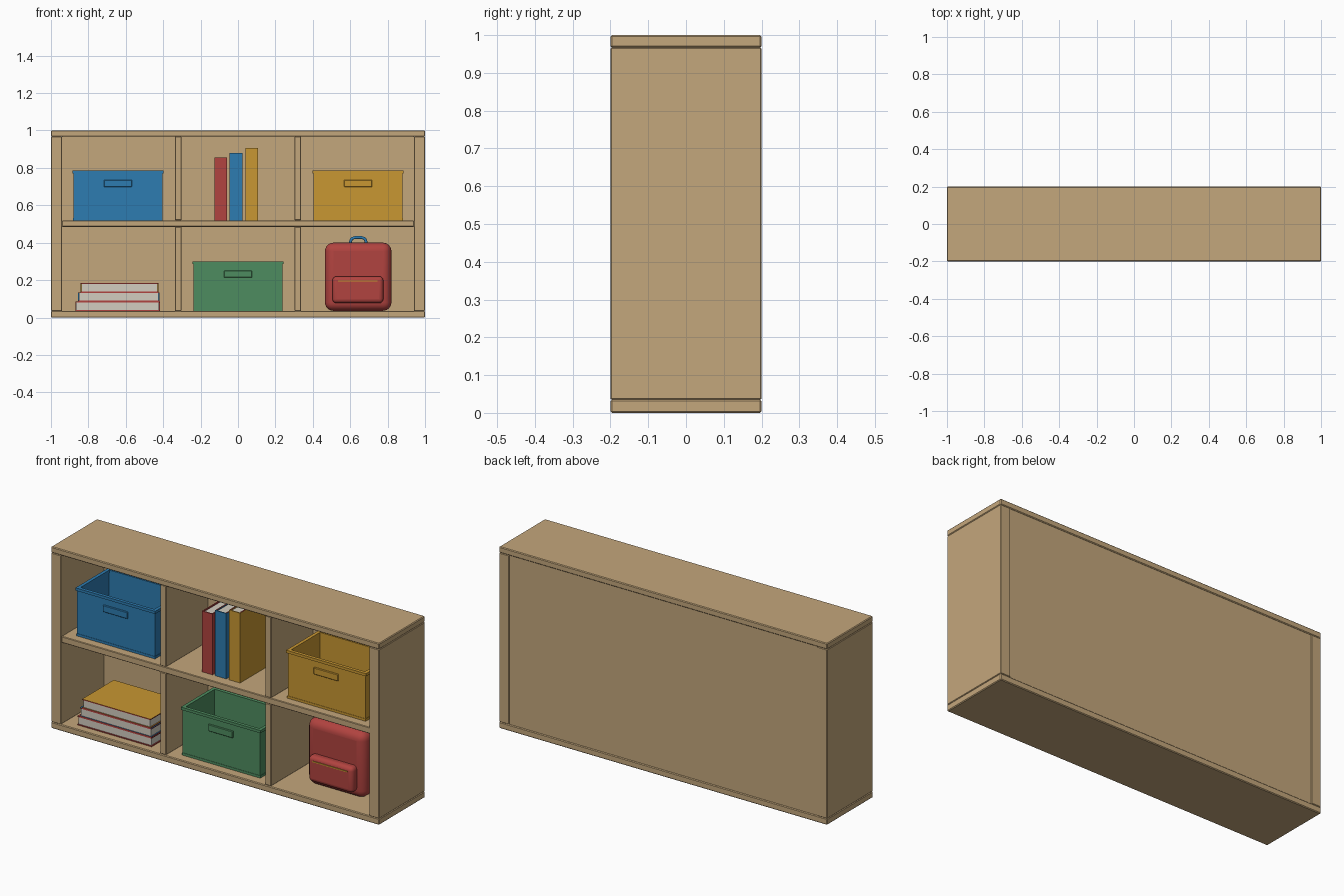
import bpy, bmesh, math
from mathutils import Vector

if "Cube" in bpy.data.objects:
    bpy.data.objects.remove(bpy.data.objects["Cube"], do_unlink=True)


def material(name, rgb):
    m = bpy.data.materials.new(name)
    m.use_nodes = True
    m.diffuse_color = (*rgb, 1)
    m.node_tree.nodes["Principled BSDF"].inputs["Base Color"].default_value = (*rgb, 1)
    return m


WOOD = material("wood", (0.55, 0.385, 0.2))
BLUE = material("blue", (0.026, 0.2, 0.44))
YELLOW = material("yellow", (0.58, 0.31, 0.032))
RED = material("red", (0.44, 0.056, 0.05))
GREEN = material("green", (0.076, 0.262, 0.115))
PAPER = material("paper", (0.65, 0.61, 0.53))


def finish(name, bm, mat, bevel=0, segments=1):
    bmesh.ops.recalc_face_normals(bm, faces=bm.faces)
    mesh = bpy.data.meshes.new(name)
    bm.to_mesh(mesh)
    bm.free()
    ob = bpy.data.objects.new(name, mesh)
    bpy.context.collection.objects.link(ob)
    mesh.materials.append(mat)
    if bevel:
        mod = ob.modifiers.new("Bevel", 'BEVEL')
        mod.width, mod.segments = bevel, segments
    return ob


def box_mesh(x, y, z):
    """Box from (low, high) ranges along each axis."""
    bm = bmesh.new()
    bmesh.ops.create_cube(bm, size=1)
    for v in bm.verts:
        v.co = Vector([(r[0] + r[1]) / 2 + c * (r[1] - r[0]) for r, c in zip((x, y, z), v.co)])
    return bm


def box(name, x, y, z, mat, bevel=0, segments=1):
    return finish(name, box_mesh(x, y, z), mat, bevel, segments)


def smooth(ob):
    bpy.ops.object.select_all(action='DESELECT')
    ob.select_set(True)
    bpy.context.view_layer.objects.active = ob
    bpy.ops.object.shade_smooth_by_angle(angle=math.radians(40))


# Cabinet carcass
FLOOR, SHELF, TOP = 0.035, 0.52, 0.967
DEPTH = (-0.2, 0.2)
box("bottom_panel", (-1, 1), DEPTH, (0, FLOOR), WOOD, 0.004)
box("top_panel", (-1, 1), DEPTH, (TOP, 1), WOOD, 0.004)
box("right_side_panel", (-1, -0.94), DEPTH, (FLOOR, TOP), WOOD, 0.003)
box("left_side_panel", (0.94, 1), DEPTH, (FLOOR, TOP), WOOD, 0.003)
box("back_panel", (-0.94, 0.94), (0.175, 0.195), (FLOOR, TOP), WOOD)
box("middle_shelf", (-0.94, 0.94), (-0.195, 0.175), (0.485, SHELF), WOOD, 0.003)
for side, cx in (("right", -0.32), ("left", 0.32)):
    for level, z in (("lower", (FLOOR, 0.485)), ("upper", (SHELF, TOP))):
        box(f"{level}_{side}_divider", (cx - 0.018, cx + 0.018), (-0.195, 0.175), z, WOOD, 0.003)


# Storage bins: hollow body, rim, base band and handle plate
def storage_bin(name, cx, z, mat):
    def hollow(part, grow, low, high, wall, drop):
        bm = box_mesh((cx - 0.237 - grow, cx + 0.237 + grow), (-0.145 - grow, 0.13 + grow), (low, high))
        bm.normal_update()
        lid = max(bm.faces, key=lambda f: f.calc_center_median().z)
        bmesh.ops.inset_region(bm, faces=[lid], thickness=wall)
        if drop:
            inner = bmesh.ops.extrude_face_region(bm, geom=[lid])["geom"]
            moved = [g for g in inner if isinstance(g, bmesh.types.BMVert)]
            bmesh.ops.translate(bm, verts=moved, vec=(0, 0, -drop))
            if lid.is_valid:
                bm.faces.remove(lid)
        else:
            # open ring: remove the floor and ceiling, then bridge them
            base = min(bm.faces, key=lambda f: f.calc_center_median().z)
            bmesh.ops.inset_region(bm, faces=[base], thickness=wall)
            loops = list(lid.edges) + list(base.edges)
            bmesh.ops.delete(bm, geom=[lid, base], context='FACES_ONLY')
            bmesh.ops.bridge_loops(bm, edges=loops)
        finish(f"{name}_{part}", bm, mat)

    hollow("body", 0, z, z + 0.25, 0.015, 0.235)
    hollow("rim", 0.006, z + 0.25, z + 0.265, 0.026, 0)
    box(name + "_base_band", (cx - 0.239, cx + 0.239), (-0.147, 0.132), (z, z + 0.013), mat)
    box(name + "_handle", (cx - 0.075, cx + 0.075), (-0.154, -0.144), (z + 0.178, z + 0.216), mat, 0.003)


storage_bin("blue_bin", -0.642, SHELF, BLUE)
storage_bin("yellow_bin", 0.642, SHELF, YELLOW)
storage_bin("green_bin", 0, FLOOR, GREEN)


# Books: two cover boards with red edges, a spine and a page block
def board(name, ranges, axis, mat):
    ob = box(name, *ranges, mat)
    ob.data.materials.append(RED)
    for p in ob.data.polygons:
        p.material_index = 0 if abs(p.normal[axis]) > 0.5 else 1


def standing_book(name, x0, x1, height, mat):
    y, z, t = (-0.13, 0.12), (SHELF, SHELF + height), 0.007
    board(name + "_right_cover", ((x0, x0 + t), y, z), 0, mat)
    board(name + "_left_cover", ((x1 - t, x1), y, z), 0, mat)
    box(name + "_spine", (x0, x1), (y[0] - 0.006, y[0]), z, mat)
    box(name + "_pages", (x0 + t, x1 - t), (y[0], y[1] - 0.008), (z[0] + 0.006, z[1] - 0.006), PAPER)


def lying_book(name, x0, x1, z0, mat):
    y, z1, t = (-0.155, 0.115), z0 + 0.05, 0.005
    board(name + "_bottom_cover", ((x0, x1), y, (z0, z0 + t)), 2, mat)
    board(name + "_top_cover", ((x0, x1), y, (z1 - t, z1)), 2, mat)
    box(name + "_spine", (x0, x1), (y[1], y[1] + 0.006), (z0, z1), mat)
    box(name + "_pages", (x0 + 0.005, x1 - 0.005), (y[0] + 0.004, y[1]), (z0 + t, z1 - t), PAPER)


standing_book("red_standing_book", -0.125, -0.06, 0.335, RED)
standing_book("blue_standing_book", -0.045, 0.023, 0.36, BLUE)
standing_book("yellow_standing_book", 0.041, 0.108, 0.385, YELLOW)
lying_book("red_lying_book", -0.87, -0.418, FLOOR, RED)
lying_book("blue_lying_book", -0.855, -0.42, FLOOR + 0.05, BLUE)
lying_book("yellow_lying_book", -0.842, -0.425, FLOOR + 0.1, YELLOW)

# Backpack
smooth(box("backpack_body", (0.465, 0.82), (-0.075, 0.13), (0.036, 0.4), RED, 0.045, 6))
smooth(box("backpack_pocket", (0.505, 0.777), (-0.115, -0.055), (0.077, 0.22), RED, 0.022, 5))
box("pocket_zip", (0.535, 0.747), (-0.119, -0.112), (0.192, 0.198), YELLOW)

# Carry handle: arched tube
curve = bpy.data.curves.new("backpack_handle", 'CURVE')
curve.dimensions = '3D'
curve.bevel_depth, curve.bevel_resolution = 0.008, 3
spline = curve.splines.new('POLY')
spline.points.add(14)
for i, p in enumerate(spline.points):
    a = math.pi * i / 14
    # squared-off arch
    dx = math.copysign(abs(math.cos(a)) ** 0.65, math.cos(a))
    p.co = (0.643 - 0.042 * dx, 0.03, 0.392 + 0.036 * math.sin(a) ** 0.65, 1)
curve.materials.append(BLUE)
spline.use_smooth = True
bpy.context.collection.objects.link(bpy.data.objects.new("backpack_handle", curve))
